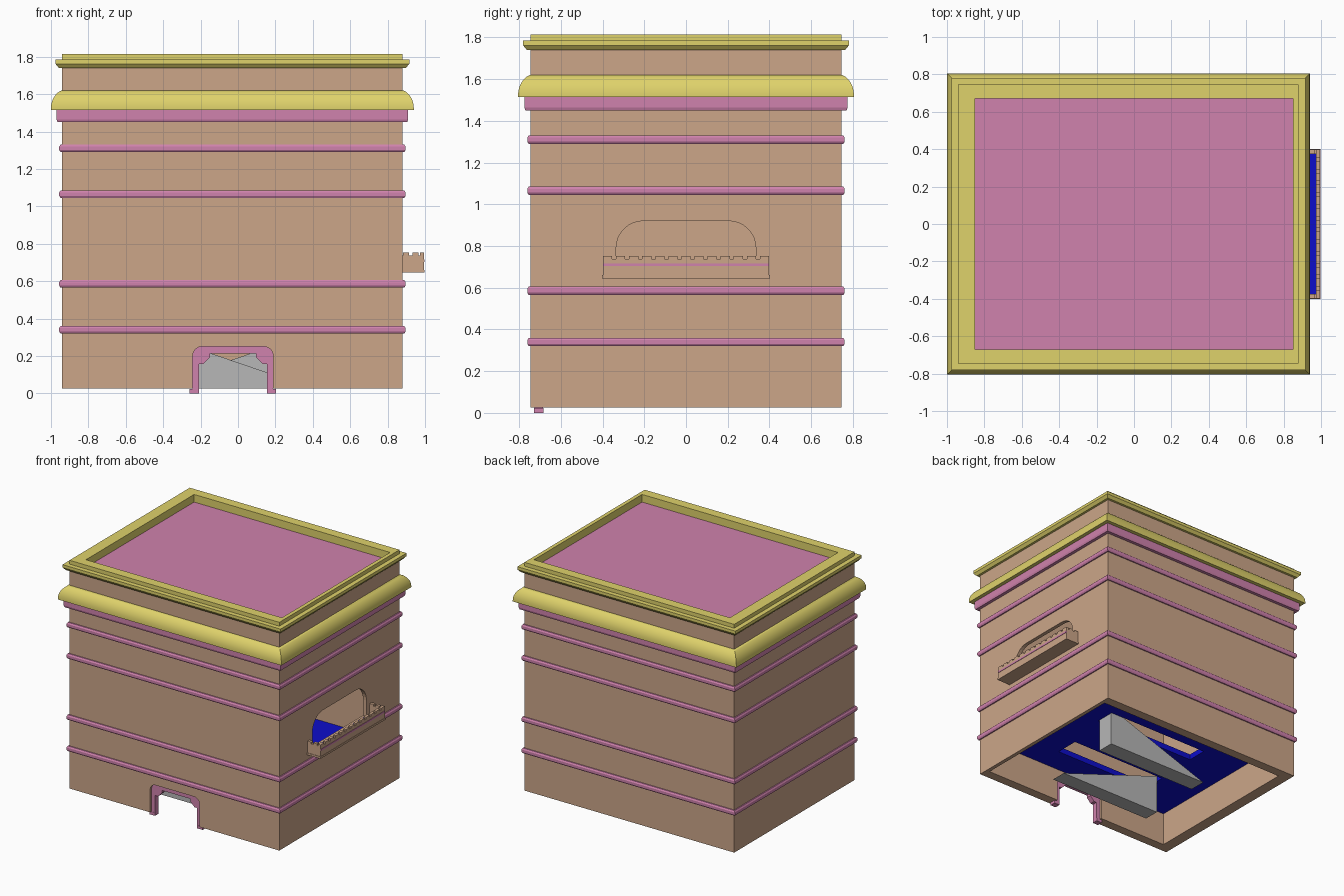
import bpy, bmesh
from math import sin, cos, pi

cube = bpy.data.objects.get("Cube")
if cube:
    bpy.data.objects.remove(cube, do_unlink=True)


def material(name, rgb):
    lin = [((c / 255 + 0.055) / 1.055) ** 2.4 for c in rgb] + [1]
    m = bpy.data.materials.new(name)
    m.use_nodes = True
    m.diffuse_color = lin
    m.node_tree.nodes["Principled BSDF"].inputs["Base Color"].default_value = lin
    return m


TAN = material("tan plaster", (204, 166, 137))
PINK = material("pink trim", (208, 130, 173))
YELLOW = material("yellow stone", (223, 210, 107))
BLUE = material("blue floor", (13, 13, 202))
GREY = material("grey ramp", (183, 183, 183))

# Outer and inner wall rectangles: x0, x1, y0, y1
OUTER = (-0.94, 0.88, -0.745, 0.745)
INNER = (-0.85, 0.85, -0.67, 0.67)


def finish(name, bm, mat):
    bmesh.ops.recalc_face_normals(bm, faces=bm.faces)
    me = bpy.data.meshes.new(name)
    bm.to_mesh(me)
    bm.free()
    me.materials.append(mat)
    ob = bpy.data.objects.new(name, me)
    bpy.context.collection.objects.link(ob)
    return ob


def loft(name, rings, mat, closed=False):
    """Skin a list of equal point rings; cap the ends unless closed."""
    bm = bmesh.new()
    vs = [[bm.verts.new(p) for p in r] for r in rings]
    n = len(vs[0])
    for a in range(len(vs) if closed else len(vs) - 1):
        r, s = vs[a], vs[(a + 1) % len(vs)]
        for i in range(n):
            j = (i + 1) % n
            bm.faces.new((r[i], r[j], s[j], s[i]))
    if not closed:
        bm.faces.new(vs[0])
        bm.faces.new(vs[-1])
    return finish(name, bm, mat)


def rect(r, z, d=0.0):
    x0, x1, y0, y1 = r
    return [(x0 - d, y0 - d, z), (x1 + d, y0 - d, z),
            (x1 + d, y1 + d, z), (x0 - d, y1 + d, z)]


def box(name, x0, x1, y0, y1, z0, z1, mat):
    r = (x0, x1, y0, y1)
    return loft(name, [rect(r, z0), rect(r, z1)], mat)


def shell(name, z0, z1, mat):
    """Hollow rectangular tube with the wall thickness."""
    return loft(name, [rect(OUTER, z0), rect(OUTER, z1),
                       rect(INNER, z1), rect(INNER, z0)], mat, True)


def moulding(name, profile, mat):
    """Sweep (outward offset, height) points around the walls."""
    return loft(name, [rect(OUTER, z, d) for d, z in profile], mat, True)


def prism_y(name, pts, y0, y1, mat):
    return loft(name, [[(x, y, z) for x, z in pts] for y in (y0, y1)], mat)


def prism_x(name, pts, x0, x1, mat):
    return loft(name, [[(x, y, z) for y, z in pts] for x in (x0, x1)], mat)


def arch(centre, half, bottom, top, r, steps=8):
    """Outline of an opening with rounded upper corners."""
    arc = [(half - r + r * cos(a), top - r + r * sin(a))
           for a in (pi / 2 * i / steps for i in range(steps + 1))]
    right = [(half, bottom)] + arc
    return ([(centre + u, v) for u, v in right] +
            [(centre - u, v) for u, v in reversed(right)])


def cut(target, cutter):
    mod = target.modifiers.new("cut", "BOOLEAN")
    mod.operation = "DIFFERENCE"
    mod.solver = "EXACT"
    mod.object = cutter
    bpy.context.view_layer.objects.active = target
    bpy.ops.object.modifier_apply(modifier=mod.name)
    bpy.data.objects.remove(cutter, do_unlink=True)


# Walls with doorway and side window
DOOR_X = -0.027
walls = shell("walls", 0.025, 1.74, TAN)
cut(walls, prism_y("door_cutter", arch(DOOR_X, 0.215, -0.1, 0.25, 0.05), -0.9, -0.6, TAN))
cut(walls, prism_x("window_cutter", arch(0, 0.335, 0.665, 0.92, 0.13), 0.8, 1.0, TAN))

# Parapet rim, roof and cornices
shell("parapet_rim", 1.74, 1.815, YELLOW)
box("roof_panel", -0.86, 0.86, -0.68, 0.68, 1.73, 1.755, PINK)
moulding("upper_cornice", [(-0.01, 1.74), (0.018, 1.74), (0.036, 1.762),
                           (0.036, 1.785), (-0.01, 1.785)], YELLOW)
curve = [(0.06 * cos(t) ** 1.3, 1.525 + 0.095 * sin(t))
         for t in (pi / 2 * i / 8 for i in range(8))]
lower = moulding("lower_cornice", [(-0.01, 1.515), (0.06, 1.515)] + curve +
                 [(0, 1.62), (-0.01, 1.62)], YELLOW)
moulding("cornice_band", [(-0.01, 1.45), (0.025, 1.45), (0.03, 1.465),
                          (0.03, 1.515), (-0.01, 1.515)], PINK)

# Horizontal string courses
for i, z in enumerate((0.34, 0.585, 1.065, 1.31)):
    moulding(f"string_course_{i + 1}",
             [(-0.01, z - 0.02), (0.009, z - 0.02), (0.016, z - 0.009),
              (0.016, z + 0.009), (0.009, z + 0.02), (-0.01, z + 0.02)], PINK)

# Door frame with coved inner corners, set back in the doorway
cove = [(0.158 + 0.024 * sin(a) - 0.03 * (1 - cos(a)), 0.158 + 0.034 * (1 - cos(a)))
        for a in (0, pi / 6, pi / 3, pi / 2)]
inner = [(0.182, 0), (0.182, 0.158)] + cove[:1] + \
        [(0.122 + 0.036 * cos(a), 0.195 - 0.037 * sin(pi / 2 - a))
         for a in (pi / 8, pi / 4, pi * 3 / 8, pi / 2)] + [(0.122, 0.214)]
outer = arch(0, 0.215, 0, 0.25, 0.05)
outline = outer + [(-u, v) for u, v in inner] + [(u, v) for u, v in reversed(inner)]
prism_y("door_frame", [(DOOR_X + u, v) for u, v in outline], -0.727, -0.685, PINK)
for side, name in ((-1, "right"), (1, "left")):
    c = DOOR_X + side * 0.207
    box(f"door_foot_{name}", c - 0.024, c + 0.024, -0.729, -0.683, 0, 0.023, PINK)

# Inner floor with two stair openings
floor = box("inner_floor", -0.855, 0.855, -0.675, 0.675, 0.29, 0.335, BLUE)
cut(floor, box("front_opening", -0.5, 0.35, -0.46, -0.27, 0.2, 0.4, BLUE))
cut(floor, box("back_opening", -0.48, 0.42, 0.08, 0.24, 0.2, 0.4, BLUE))

# Two opposed ramps
prism_y("front_ramp", [(0.41, 0.025), (-0.5, 0.025), (-0.5, 0.335)], -0.455, -0.33, GREY)
prism_y("back_ramp", [(-0.48, 0.025), (0.42, 0.025), (0.42, 0.335)], 0.1, 0.235, GREY)

# Balcony: base, floor and low walls
box("balcony_base", 0.875, 0.998, -0.402, 0.402, 0.645, 0.66, TAN)
box("balcony_floor", 0.875, 0.975, -0.38, 0.38, 0.66, 0.666, BLUE)
box("balcony_front_wall", 0.972, 0.995, -0.398, 0.398, 0.66, 0.738, TAN)
box("balcony_front_stripe", 0.99, 0.998, -0.398, 0.398, 0.703, 0.717, PINK)
for s, name in ((-1, "right"), (1, "left")):
    y0, y1 = sorted((s * 0.375, s * 0.398))
    box(f"balcony_{name}_wall", 0.875, 0.975, y0, y1, 0.66, 0.738, TAN)
    for i in range(2):
        x = 0.882 + i * 0.05
        box(f"balcony_{name}_merlon_{i + 1}", x, x + 0.032, y0, y1, 0.738, 0.752, TAN)

# Battlement along the balcony front
COUNT = 13
step = (0.796 - 0.044) / (COUNT - 1)
for i in range(COUNT):
    y = -0.398 + i * step
    box(f"balcony_merlon_{i + 1}", 0.972, 0.995, y, y + 0.044, 0.738, 0.752, TAN)

# Smooth the curved cornice
bpy.ops.object.select_all(action="DESELECT")
lower.select_set(True)
bpy.context.view_layer.objects.active = lower
bpy.ops.object.shade_smooth_by_angle()
